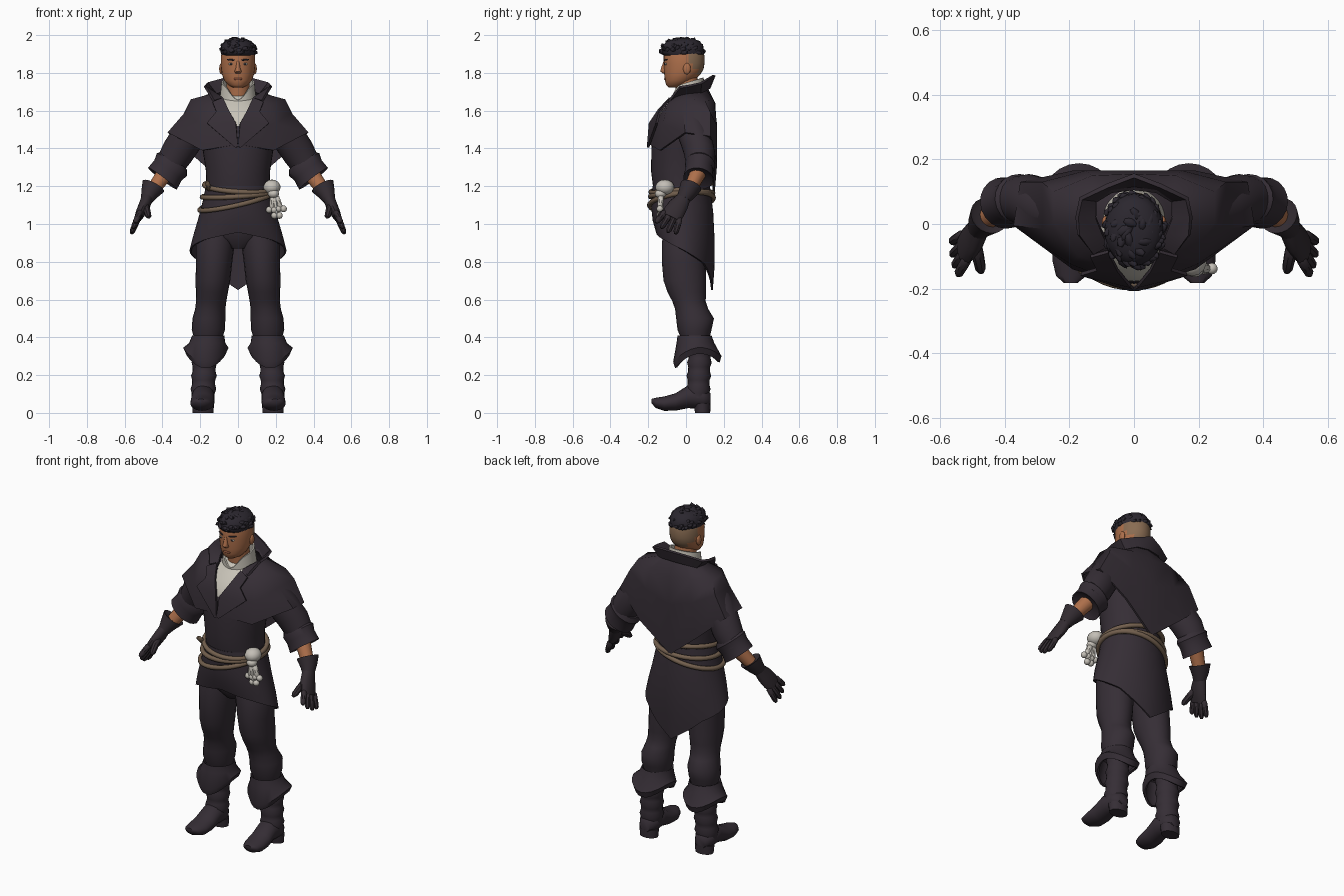
import bpy, bmesh, math, random
from mathutils import Vector, Matrix

random.seed(4)
if "Cube" in bpy.data.objects:
    bpy.data.objects.remove(bpy.data.objects["Cube"], do_unlink=True)


def material(name, r, g, b):
    m = bpy.data.materials.new(name)
    m.use_nodes = True
    m.diffuse_color = (r, g, b, 1)
    m.node_tree.nodes["Principled BSDF"].inputs["Base Color"].default_value = (r, g, b, 1)
    return m


COAT = material("dark plum cloth", .036, .027, .036)
GLOVE = material("dark leather", .033, .025, .031)
HAIR = material("black hair", .024, .02, .028)
SKIN = material("brown skin", .42, .16, .07)
STUBBLE = material("shaved hair", .25, .15, .085)
SHIRT = material("off white linen", .58, .55, .48)
ROPE = material("brown rope", .17, .115, .075)
BONE = material("bone", .55, .52, .47)
LIP = material("lips", .29, .095, .05)
Z, X = Vector((0, 0, 1)), Vector((1, 0, 0))


def finish(bm, name, mats, mirror=False, thick=0, angle=40, rule=None):
    """Turn a bmesh into a shaded object, mirrored or thickened on request."""
    bmesh.ops.recalc_face_normals(bm, faces=bm.faces)
    if rule:
        for f in bm.faces:
            f.material_index = rule(f.calc_center_median())
    me = bpy.data.meshes.new(name)
    bm.to_mesh(me)
    bm.free()
    ob = bpy.data.objects.new(name, me)
    bpy.context.collection.objects.link(ob)
    for m in mats if isinstance(mats, list) else [mats]:
        me.materials.append(m)
    if mirror:
        ob.modifiers.new("mirror", "MIRROR")
    if thick:
        ob.modifiers.new("thickness", "SOLIDIFY").thickness = thick
    bpy.ops.object.select_all(action="DESELECT")
    ob.select_set(True)
    bpy.context.view_layer.objects.active = ob
    bpy.ops.object.convert(target="MESH")
    bpy.ops.object.shade_smooth_by_angle(angle=math.radians(angle))


def loft(name, rings, mats, axis=Z, side=X, n=20, cap=True, warp=None, **kw):
    """Skin ellipses (x, y, z, a, b) set square to one axis; warp shifts points."""
    axis = Vector(axis).normalized()
    u = (Vector(side) - axis * Vector(side).dot(axis)).normalized()
    v = axis.cross(u)
    bm = bmesh.new()
    rows = []
    for k, (x, y, z, a, b) in enumerate(rings):
        row = []
        for i in range(n):
            t = math.tau * i / n
            p = Vector((x, y, z)) + u * a * math.cos(t) + v * b * math.sin(t)
            row.append(bm.verts.new(warp(p, t, k) if warp else p))
        rows.append(row)
    for lo, hi in zip(rows, rows[1:]):
        for i in range(n):
            bm.faces.new((lo[i], lo[i - 1], hi[i - 1], hi[i]))
    if cap:
        bm.faces.new(rows[0])
        bm.faces.new(rows[-1])
    finish(bm, name, mats, **kw)


def sheet(name, rows, mat, **kw):
    """Cloth grid mirrored over the middle."""
    bm = bmesh.new()
    vs = [[bm.verts.new(p) for p in row] for row in rows]
    for lo, hi in zip(vs, vs[1:]):
        for i in range(len(lo) - 1):
            bm.faces.new((lo[i], lo[i + 1], hi[i + 1], hi[i]))
    finish(bm, name, mat, mirror=True, **kw)


def ball(name, centre, size, mat, **kw):
    bm = bmesh.new()
    m = Matrix.Translation(centre) @ Matrix.Diagonal((*size, 1))
    bmesh.ops.create_uvsphere(bm, u_segments=14, v_segments=9, radius=1, matrix=m)
    finish(bm, name, mat, **kw)


def rod(name, a, b, r, mat, **kw):
    """Round stick from a to b with softened ends."""
    a, b = Vector(a), Vector(b)
    steps = ((0, .6), (.12, 1), (.5, 1), (.85, .9), (1, .45))
    rings = [(*a.lerp(b, s), r * w, r * w) for s, w in steps]
    loft(name, rings, mat, axis=b - a, side=(.3, 1, .2), n=8, **kw)


# Head, face and neck
loft("neck", [(0, .02, 1.6, .065, .065), (0, 0, 1.78, .06, .06)], SKIN)
loft("head", [(0, -.062, 1.722, .025, .03), (0, -.05, 1.735, .052, .055),
              (0, -.035, 1.76, .073, .076), (0, -.02, 1.79, .084, .095),
              (0, -.012, 1.82, .089, .105), (0, -.01, 1.85, .091, .108),
              (0, -.01, 1.89, .09, .108), (0, -.01, 1.94, .08, .095),
              (0, -.01, 1.97, .04, .05)], [SKIN, STUBBLE], n=28, angle=60,
     rule=lambda c: int(c.z > 1.8 and c.y > .01 and c.z + c.y > 1.86))
loft("nose", [(0, -.112, 1.862, .007, .007), (0, -.117, 1.825, .012, .016),
              (0, -.117, 1.808, .019, .02), (0, -.113, 1.798, .013, .012)], SKIN, n=10, angle=60)
ball("ears", (.089, .005, 1.822), (.011, .02, .03), SKIN, mirror=True)
ball("eyes", (.037, -.107, 1.847), (.015, .006, .006), SHIRT, mirror=True)
ball("irises", (.037, -.1125, 1.847), (.005, .003, .005), HAIR, mirror=True)
rod("eyebrows", (.018, -.115, 1.867), (.058, -.099, 1.871), .0045, HAIR, mirror=True)
ball("mouth", (0, -.109, 1.768), (.025, .007, .007), LIP)

# Hair: a cap with tufts combed forward
loft("hair_cap", [(0, -.012, 1.89, .086, .105), (0, -.018, 1.91, .092, .114),
                  (0, -.018, 1.94, .09, .11), (0, -.014, 1.968, .072, .088),
                  (0, -.012, 1.982, .035, .045)], HAIR, n=24, angle=60)
bm = bmesh.new()
for i in range(64):
    t, h = i * 2.4, random.random()
    out = math.sqrt(1 - h * h * .95)
    p = Vector((.083 * out * math.cos(t), -.02 + .103 * out * math.sin(t), 1.905 + .072 * h))
    turn = Matrix.Rotation(t + .8, 4, "Z") @ Matrix.Rotation(random.uniform(-.5, .5), 4, "Y")
    size = Matrix.Diagonal((.032, .016, .014, 1))
    bmesh.ops.create_icosphere(bm, subdivisions=1, radius=1, matrix=Matrix.Translation(p) @ turn @ size)
finish(bm, "hair_tufts", HAIR, angle=60)

# Coat body; the open front shows the shirt
loft("coat_body", [(0, .03, 1.69, .07, .07), (0, .022, 1.66, .11, .09), (0, .014, 1.635, .15, .108),
                   (0, 0, 1.6, .195, .13), (0, -.01, 1.56, .21, .148), (0, -.015, 1.52, .212, .162),
                   (0, -.025, 1.4, .188, .158), (0, -.03, 1.28, .17, .155),
                   (0, -.025, 1.2, .168, .15), (0, -.02, 1.1, .165, .14)],
     [COAT, SHIRT], n=36, angle=60,
     rule=lambda c: int(c.y < 0 and c.z > 1.53 and abs(c.x) < .03 + (c.z - 1.52) * .5))


def collar_warp(p, t, k):
    """Tip the collar to the front and open it at the throat."""
    front = max(0, -math.sin(t))
    return p + Z * k * (.025 * math.sin(t) - .068 * front ** 5)


loft("shirt_collar", [(0, .018, 1.645, .098, .095), (0, .008, 1.75, .088, .085)], SHIRT, cap=False, n=28,
     warp=collar_warp, thick=.009)

# Coat skirt with a pointed tail
HEM = [.955, .915, .86, .79, .65, .65]


def skirt_warp(p, t, k):
    """Drop the lower rows towards the slanting hem."""
    back = abs(((t + math.pi / 2 + math.pi) % math.tau) - math.pi) / math.pi * 4
    i = int(back)
    hem = HEM[i] + (HEM[i + 1] - HEM[i]) * (back - i)
    p.z = 1.2 + (hem - 1.2) * k / 4
    return p


loft("coat_skirt", [(0, -.025, 1, .17, .152), (0, -.02, 1, .188, .164), (0, -.016, 1, .21, .167),
                    (0, -.012, 1, .235, .164), (0, -.008, 1, .257, .15)],
     COAT, n=40, cap=False, warp=skirt_warp, thick=.01, angle=50)

# Shoulder cape, standing collar and lapels
neck = [(.08, -.07, 1.67), (.1, -.03, 1.685), (.12, .02, 1.695), (.12, .07, 1.7), (.07, .105, 1.715), (0, .115, 1.72)]
sheet("shoulder_cape", [
    neck,
    [(.09, -.125, 1.6), (.17, -.1, 1.635), (.25, .005, 1.66), (.25, .1, 1.655), (.13, .15, 1.65), (0, .155, 1.64)],
    [(.055, -.182, 1.51), (.2, -.122, 1.53), (.282, -.015, 1.59), (.285, .13, 1.59), (.15, .165, 1.52), (0, .165, 1.47)],
    [(.01, -.19, 1.42), (.19, -.14, 1.39), (.373, -.005, 1.485), (.352, .13, 1.465), (.19, .165, 1.32), (0, .152, 1.165)],
], COAT, thick=.012, angle=50)
sheet("standing_collar", [
    neck,
    [(.125, -.095, 1.655), (.168, -.035, 1.73), (.172, .02, 1.738), (.16, .075, 1.75), (.08, .112, 1.772), (0, .143, 1.79)],
], COAT, thick=.014)
sheet("lapels", [
    [(.08, -.09, 1.67), (.135, -.105, 1.648)], [(.05, -.15, 1.605), (.115, -.145, 1.595)],
    [(.012, -.197, 1.535), (.165, -.16, 1.535)], [(0, -.207, 1.41), (.015, -.207, 1.405)],
], COAT, thick=.012)

# Arms with turned-back cuffs
down = (.6, -.1, -.8)
loft("sleeves", [(.19, .02, 1.57, .09, .08), (.26, .045, 1.47, .092, .09),
                 (.32, .07, 1.38, .085, .088), (.375, .075, 1.29, .07, .075)],
     COAT, axis=down, side=(0, 1, 0), mirror=True)
loft("sleeve_cuffs", [(.335, .075, 1.335, .068, .08), (.35, .075, 1.315, .08, .1), (.37, .07, 1.285, .074, .09),
                      (.4, .065, 1.24, .08, .095), (.39, .065, 1.255, .05, .055)],
     COAT, axis=down, side=(0, 1, 0), mirror=True)
loft("forearms", [(.385, .065, 1.27, .045, .045), (.465, .01, 1.16, .034, .034)],
     SKIN, axis=down, side=(0, 1, 0), n=14, mirror=True)

# Gloves
reach = Vector((.27, -.45, -.85)).normalized()
loft("glove_cuffs", [(.452, .022, 1.195, .045, .048), (.448, .026, 1.2, .058, .064), (.47, .005, 1.16, .047, .046),
                     (.483, -.015, 1.13, .037, .034)], GLOVE, axis=(.4, -.3, -.75), side=(0, 1, 0), mirror=True)
loft("palms", [(.478, -.008, 1.145, .035, .033), (.495, -.04, 1.1, .052, .031), (.515, -.065, 1.06, .056, .027),
               (.527, -.08, 1.035, .052, .021)], GLOVE, axis=reach, side=(0, 1, 0), n=14, mirror=True)
across = (Vector((0, 1, 0)) - reach * reach.y).normalized()
for i, length in enumerate((.085, .1, .105, .095)):
    s = i - 1.5
    base = Vector((.522, -.07, 1.05)) + across * s * .028
    tip = base + (reach + across * s * .14 + X * .12).normalized() * length
    rod("fingers_%d" % (i + 1), base, tip, .0165, GLOVE, mirror=True)
rod("thumbs", (.49, -.06, 1.1), (.472, -.15, 1.035), .019, GLOVE, mirror=True)

# Trousers
loft("hips", [(0, -.015, 1.1, .14, .12), (0, -.015, 1, .17, .12), (0, -.01, .93, .17, .115), (0, 0, .87, .06, .08)], COAT)
loft("trouser_legs", [(.1, -.015, 1, .08, .095), (.12, -.012, .9, .103, .116), (.126, -.012, .8, .096, .116),
                      (.133, -.006, .7, .092, .113), (.138, .004, .64, .085, .102), (.142, .016, .59, .08, .088),
                      (.147, .03, .55, .08, .088), (.154, .048, .5, .087, .1), (.157, .045, .44, .088, .09),
                      (.158, .05, .38, .07, .07)], COAT, mirror=True, angle=60)


# Boots: folded tops, wrinkled shafts, curled toes and heels
def fold_warp(p, t, k):
    """Dip the folded edge at front and back, lift it at the sides."""
    return p + Z * (.015 * math.sin(t) + .03 * math.cos(2 * t)) * (k > 2)


loft("boot_tops", [(.158, .045, .39, .07, .075), (.158, .045, .41, .085, .09), (.163, .05, .37, .096, .1),
                   (.17, .06, .315, .12, .128), (.17, .06, .282, .105, .118)], COAT, cap=False, n=24, mirror=True,
     warp=fold_warp, thick=.012)
shaft = [(.174 + .011 * s, .075 - .012 * s, .36 - .28 * s, .061 + w, .058 + w)
         for s, w in ((i / 12, .007 * (i % 3 == 1)) for i in range(13))]
loft("boot_shafts", shaft, COAT, mirror=True, angle=60)
loft("boot_feet", [(.185, .13, .07, .034, .035), (.185, .09, .078, .06, .056), (.185, .01, .085, .06, .06),
                   (.188, -.055, .058, .064, .046), (.19, -.115, .049, .062, .038), (.194, -.16, .053, .047, .027),
                   (.196, -.182, .062, .022, .012)], COAT, axis=(0, -1, 0), mirror=True, angle=60)
loft("boot_heels", [(.185, .088, 0, .055, .04), (.185, .085, .05, .058, .046)], COAT, mirror=True)


# Rope belt
def rope(name, height, tilt, sag):
    cu = bpy.data.curves.new(name, "CURVE")
    cu.dimensions, cu.bevel_depth, cu.bevel_resolution = "3D", .0135, 2
    sp = cu.splines.new("POLY")
    sp.points.add(39)
    sp.use_cyclic_u = True
    for i, p in enumerate(sp.points):
        t = math.tau * i / 40
        z = height + tilt * math.cos(t) + sag * math.sin(t)
        wide = max(0, 1.2 - z) * .2
        p.co = (math.cos(t) * (.178 + wide), -.022 + math.sin(t) * (.161 + wide * .5), z, 1)
    cu.materials.append(ROPE)
    bpy.context.collection.objects.link(bpy.data.objects.new(name, cu))


rope("rope_top", 1.195, -.012, .025)
rope("rope_middle", 1.155, .012, .01)
rope("rope_low", 1.12, .045, .02)
rod("rope_end", (-.15, -.11, 1.18), (-.165, -.15, 1.225), .014, ROPE)

# Skull charm with hanging bones
ball("skull", (.18, -.112, 1.195), (.046, .05, .04), BONE)
ball("skull_jaw", (.188, -.135, 1.16), (.03, .03, .024), BONE)
for i, (x, z, top) in enumerate(((.178, 1.075, .185), (.228, 1.08, .2), (.206, 1.045, .19))):
    rod("bone_shaft_%d" % i, (top, -.132, 1.15), (x, -.138, z), .016, BONE)
    for s in (-1, 1):
        ball("bone_knob_%d" % i, (x + s * .013, -.138, z), (.018, .018, .018), BONE)
